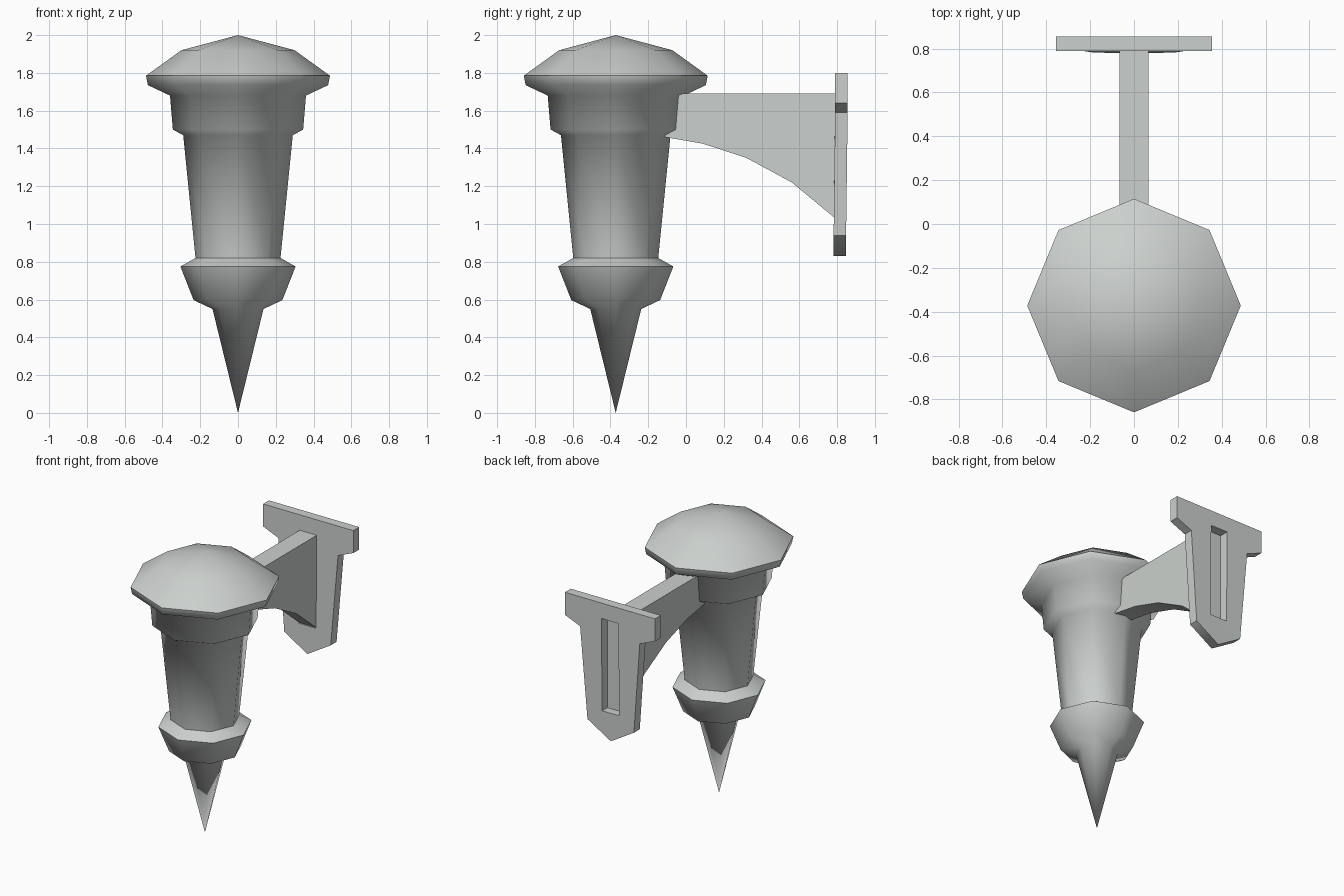
import bpy, bmesh, math
from mathutils import Vector

cube = bpy.data.objects.get("Cube")
if cube:
    bpy.data.objects.remove(cube, do_unlink=True)

stone = bpy.data.materials.new("pale grey stone")
stone.use_nodes = True
COLOUR = (0.60, 0.63, 0.61, 1)
stone.diffuse_color = COLOUR
stone.node_tree.nodes["Principled BSDF"].inputs["Base Color"].default_value = COLOUR


def finish(name, bm, smooth_angle):
    """Turn a bmesh into a named, coloured and shaded object."""
    bmesh.ops.recalc_face_normals(bm, faces=bm.faces)
    mesh = bpy.data.meshes.new(name)
    bm.to_mesh(mesh)
    bm.free()
    mesh.materials.append(stone)
    obj = bpy.data.objects.new(name, mesh)
    bpy.context.collection.objects.link(obj)
    bpy.ops.object.select_all(action='DESELECT')
    obj.select_set(True)
    bpy.context.view_layer.objects.active = obj
    bpy.ops.object.shade_smooth_by_angle(angle=math.radians(smooth_angle))
    return obj


def lathe(name, profile, centre_y, sides=8):
    """Spin a (radius, height) profile round a vertical axis."""
    bm = bmesh.new()
    verts = [bm.verts.new((r, 0, z)) for r, z in profile]
    edges = [bm.edges.new(pair) for pair in zip(verts, verts[1:])]
    bmesh.ops.spin(bm, geom=verts + edges, cent=(0, 0, 0), axis=(0, 0, 1),
                   angle=math.tau, steps=sides, use_merge=True)
    bmesh.ops.remove_doubles(bm, verts=bm.verts, dist=0.0005)
    bmesh.ops.translate(bm, verts=bm.verts, vec=(0, centre_y, 0))
    return finish(name, bm, 60)


def prism(name, front, back, smooth_angle, open_middle=False):
    """Join two matching outlines; optionally leave the x = 0 sides open."""
    bm = bmesh.new()
    rings = [[bm.verts.new(p) for p in ring] for ring in (front, back)]
    for ring in rings:
        bm.faces.new(ring)
    a, b = rings
    for i in range(len(a)):
        j = (i + 1) % len(a)
        if open_middle and a[i].co.x == 0 and a[j].co.x == 0:
            continue
        bm.faces.new((a[i], a[j], b[j], b[i]))
    return finish(name, bm, smooth_angle)


# Lantern body with cap, collar, tapered shaft, ring and spike
lathe("lantern_body", [
    (0, 2.0), (0.30, 1.92), (0.487, 1.785), (0.477, 1.735), (0.36, 1.68),
    (0.345, 1.50), (0.29, 1.47), (0.225, 0.82), (0.305, 0.775),
    (0.235, 0.597), (0.135, 0.55), (0, 0)], -0.372)

# Arm with a curved underside
ARM = 0.067
side = [(-0.11, 1.69), (-0.11, 1.46), (0.09, 1.425), (0.32, 1.35),
        (0.56, 1.22), (0.79, 1.03), (0.79, 1.69)]
prism("bracket_arm", [(-ARM, y, z) for y, z in side],
      [(ARM, y, z) for y, z in side], 30)

# Wall plate: half outline wrapping the slot, then mirrored
outline = [(0, 1.8), (0.355, 1.8), (0.355, 1.64), (0.235, 1.59),
           (0.183, 0.94), (0, 0.83), (0, 1.03), (ARM, 1.03),
           (ARM, 1.69), (0, 1.69)]


def plate_y(z, front):
    """The plate leans slightly forward towards its foot."""
    lean = 0.01 * max(0, 1.6 - z) / 0.77
    return (0.79 if front else 0.856) - lean


plate = prism("wall_plate", [(x, plate_y(z, True), z) for x, z in outline],
              [(x, plate_y(z, False), z) for x, z in outline], 20, True)
mirror = plate.modifiers.new("Mirror", 'MIRROR')
mirror.use_axis = (True, False, False)
